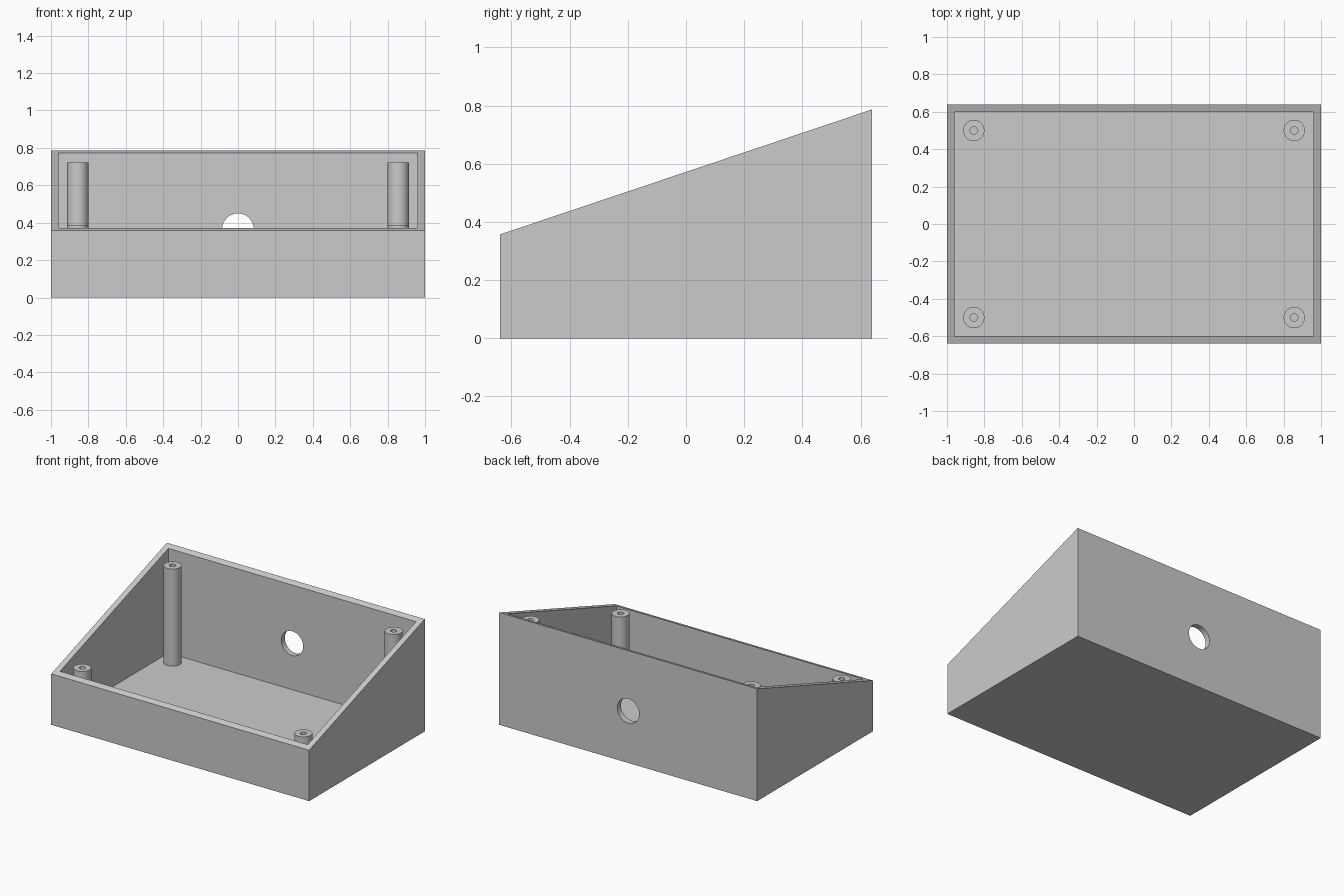
import bpy
import bmesh
from math import radians, pi
from mathutils import Matrix

if "Cube" in bpy.data.objects:
    bpy.data.objects.remove(bpy.data.objects["Cube"], do_unlink=True)

HALF_X, HALF_Y, WALL = 1.0, 0.64, 0.04
FRONT_Z, BACK_Z = 0.357, 0.787
POST_X, POST_Y, POST_R, SCREW_R = 0.857, 0.5, 0.057, 0.02
PORT_R, PORT_Z = 0.085, 0.365

grey = bpy.data.materials.new("plain grey")
grey.use_nodes = True
colour = (0.6, 0.6, 0.6, 1)
grey.diffuse_color = colour
grey.node_tree.nodes["Principled BSDF"].inputs["Base Color"].default_value = colour


def slope_z(y):
    return FRONT_Z + (BACK_Z - FRONT_Z) * (y + HALF_Y) / (2 * HALF_Y)


def finish(name, bm):
    bmesh.ops.recalc_face_normals(bm, faces=bm.faces)
    mesh = bpy.data.meshes.new(name)
    bm.to_mesh(mesh)
    bm.free()
    mesh.materials.append(grey)
    obj = bpy.data.objects.new(name, mesh)
    bpy.context.collection.objects.link(obj)
    return obj


def smooth(obj):
    bpy.ops.object.select_all(action="DESELECT")
    obj.select_set(True)
    bpy.context.view_layer.objects.active = obj
    bpy.ops.object.shade_smooth_by_angle(angle=radians(30))


def prism(name, half_x, profile):
    """Side profile of (y, z) points extruded across x."""
    bm = bmesh.new()
    face = bm.faces.new([bm.verts.new((-half_x, y, z)) for y, z in profile])
    new = bmesh.ops.extrude_face_region(bm, geom=[face])["geom"]
    verts = [v for v in new if isinstance(v, bmesh.types.BMVert)]
    bmesh.ops.translate(bm, verts=verts, vec=(2 * half_x, 0, 0))
    return finish(name, bm)


def cut(target, cutter):
    cutter.hide_render = True
    mod = target.modifiers.new("cut", "BOOLEAN")
    mod.operation = "DIFFERENCE"
    mod.solver = "EXACT"
    mod.object = cutter
    bpy.context.view_layer.objects.active = target
    bpy.ops.object.modifier_apply(modifier=mod.name)
    bpy.data.objects.remove(cutter, do_unlink=True)


# Sloped case, hollowed out and open at the top
case = prism("sloped_case", HALF_X, [
    (-HALF_Y, 0), (HALF_Y, 0), (HALF_Y, BACK_Z), (-HALF_Y, FRONT_Z)])
inner_y = HALF_Y - WALL
cut(case, prism("cavity", HALF_X - WALL, [
    (-inner_y, WALL), (inner_y, WALL), (inner_y, 1), (-inner_y, 1)]))

# Round cable port through the back wall
bm = bmesh.new()
bmesh.ops.create_cone(
    bm, cap_ends=True, segments=48, radius1=PORT_R, radius2=PORT_R, depth=0.2,
    matrix=Matrix.Translation((0, HALF_Y, PORT_Z)) @ Matrix.Rotation(pi / 2, 4, "X"))
cut(case, finish("port_cutter", bm))
smooth(case)


# Hollow screw posts, each cut level just below the rim slope
def screw_post(name, x, y):
    top = slope_z(y - POST_R)
    bm = bmesh.new()
    profile = [(POST_R, WALL), (POST_R, top), (SCREW_R, top), (SCREW_R, WALL)]
    verts = [bm.verts.new((r, 0, z)) for r, z in profile]
    edges = [bm.edges.new(pair) for pair in zip(verts, verts[1:])]
    bmesh.ops.spin(bm, geom=verts + edges, cent=(0, 0, 0), axis=(0, 0, 1),
                   angle=2 * pi, steps=40, use_merge=True)
    bmesh.ops.remove_doubles(bm, verts=bm.verts, dist=0.0001)
    post = finish(name, bm)
    post.location = (x, y, 0)
    smooth(post)


for side, sx in (("left", 1), ("right", -1)):
    for end, sy in (("front", -1), ("back", 1)):
        screw_post(f"{end}_{side}_screw_post", sx * POST_X, sy * POST_Y)
